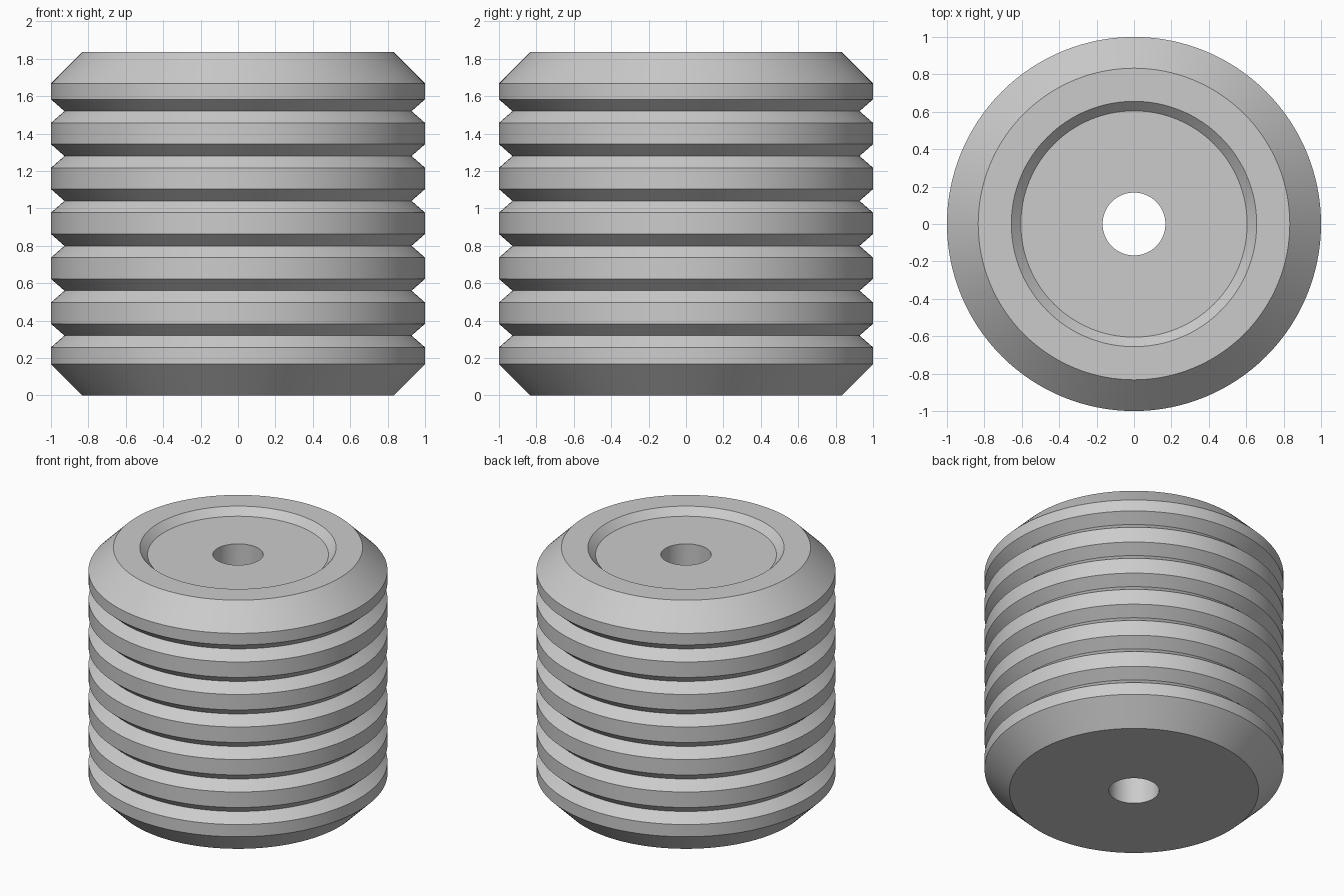
import bpy
import bmesh
import math

cube = bpy.data.objects.get("Cube")
if cube:
    bpy.data.objects.remove(cube, do_unlink=True)

SEGMENTS = 128
HEIGHT = 1.835
OUTER = 1.0
CHAMFER = 0.167
HOLE = 0.168
GROOVE_DEPTH = 0.072
GROOVE_HALF = 0.063
GROOVE_PITCH = 0.24
GROOVE_START = 0.32
GROOVE_COUNT = 6

# Grey material
grey = bpy.data.materials.new("light_grey")
grey.use_nodes = True
colour = (0.6, 0.6, 0.6, 1)
grey.diffuse_color = colour
grey.node_tree.nodes["Principled BSDF"].inputs["Base Color"].default_value = colour

# Half section: flat base and lower chamfer
profile = [(HOLE, 0), (OUTER - CHAMFER, 0), (OUTER, CHAMFER)]

# V-shaped grooves around the side
for i in range(GROOVE_COUNT):
    z = GROOVE_START + i * GROOVE_PITCH
    profile += [(OUTER, z - GROOVE_HALF),
                (OUTER - GROOVE_DEPTH, z),
                (OUTER, z + GROOVE_HALF)]

# Upper chamfer, shallow top recess with sloped wall, centre bore
profile += [(OUTER, HEIGHT - CHAMFER), (OUTER - CHAMFER, HEIGHT),
            (0.656, HEIGHT), (0.605, HEIGHT - 0.051), (HOLE, HEIGHT - 0.051)]

# Revolve the closed section about the z axis
bm = bmesh.new()
verts = [bm.verts.new((r, 0, z)) for r, z in profile]
edges = [bm.edges.new((a, b)) for a, b in zip(verts, verts[1:] + verts[:1])]
bmesh.ops.spin(bm, geom=verts + edges, cent=(0, 0, 0), axis=(0, 0, 1),
               angle=math.tau, steps=SEGMENTS, use_merge=True)
bmesh.ops.remove_doubles(bm, verts=bm.verts, dist=0.0001)
bmesh.ops.recalc_face_normals(bm, faces=bm.faces)
mesh = bpy.data.meshes.new("grooved_roller")
bm.to_mesh(mesh)
bm.free()
mesh.materials.append(grey)

roller = bpy.data.objects.new("grooved_roller", mesh)
bpy.context.collection.objects.link(roller)

# Smooth round surfaces, sharp section corners
bpy.ops.object.select_all(action="DESELECT")
roller.select_set(True)
bpy.context.view_layer.objects.active = roller
bpy.ops.object.shade_smooth_by_angle(angle=math.radians(30))
